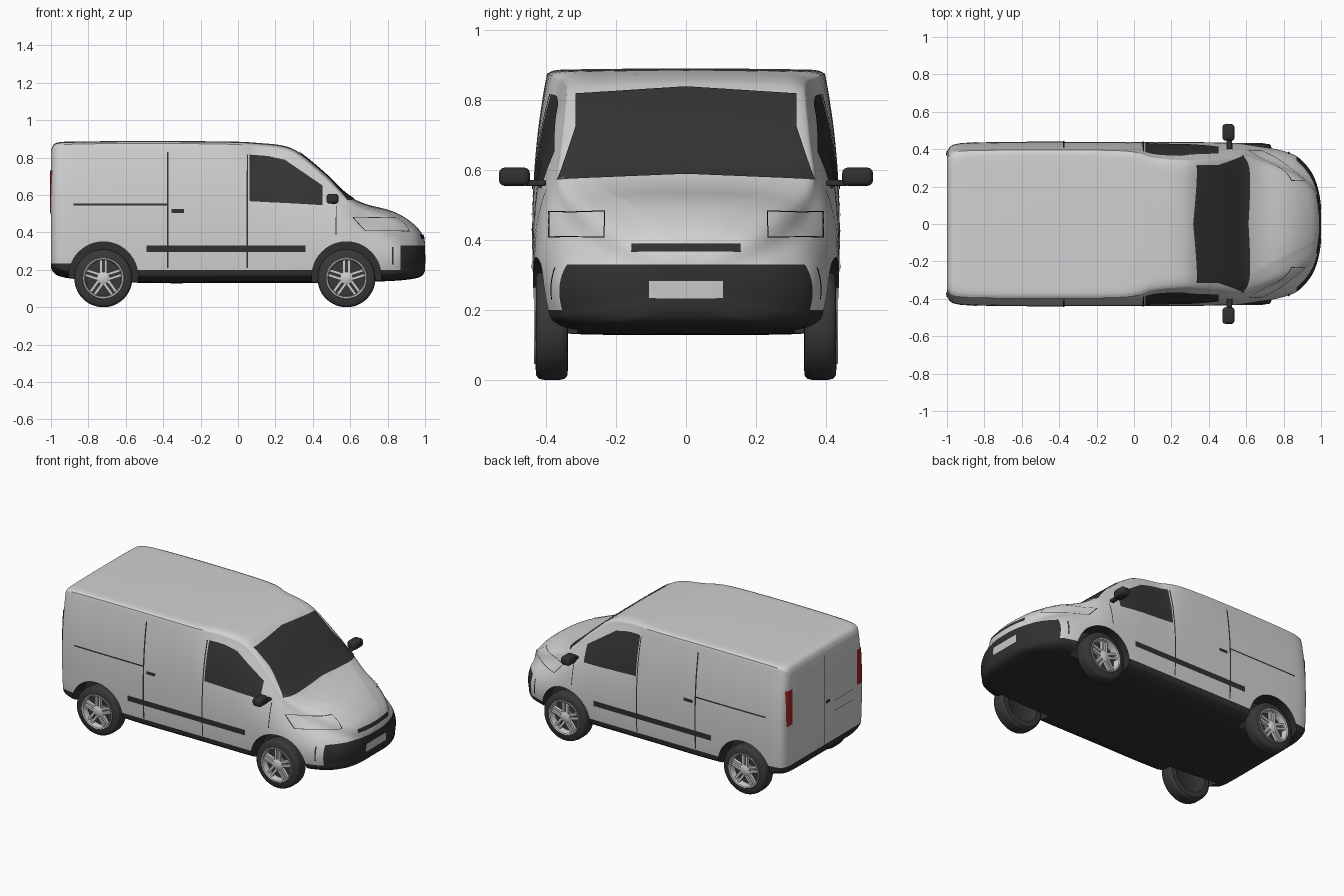
import bpy, bmesh, math
from mathutils import Vector, Matrix
from mathutils.bvhtree import BVHTree

cube = bpy.data.objects.get("Cube")
if cube:
    bpy.data.objects.remove(cube, do_unlink=True)


def material(name, r, g, b):
    m = bpy.data.materials.new(name)
    m.use_nodes = True
    m.diffuse_color = (r, g, b, 1)
    bsdf = m.node_tree.nodes["Principled BSDF"]
    bsdf.inputs["Base Color"].default_value = (r, g, b, 1)
    bsdf.inputs["Roughness"].default_value = 0.6
    return m


PAINT = material("white paint", 0.64, 0.64, 0.65)
TRIM = material("black trim", 0.03, 0.03, 0.03)
GLASS = material("dark glass", 0.035, 0.035, 0.035)
RUBBER = material("tyre rubber", 0.04, 0.04, 0.04)
ALLOY = material("wheel alloy", 0.62, 0.62, 0.62)
RED = material("red lens", 0.36, 0.02, 0.02)
PLATE = material("plate grey", 0.58, 0.58, 0.58)


def finish(name, bm, mats, smooth=True):
    me = bpy.data.meshes.new(name)
    bm.to_mesh(me)
    bm.free()
    for m in mats:
        me.materials.append(m)
    ob = bpy.data.objects.new(name, me)
    bpy.context.collection.objects.link(ob)
    if smooth:
        shade(ob)
    return ob


def shade(ob):
    bpy.ops.object.select_all(action='DESELECT')
    ob.select_set(True)
    bpy.context.view_layer.objects.active = ob
    bpy.ops.object.shade_smooth_by_angle(angle=math.radians(40))


def spline(rows, n):
    """Smooth curve through rows of numbers, n steps per span."""
    pts = [Vector(r) for r in rows]
    out = []
    for i in range(len(pts) - 1):
        a, b, c, d = pts[max(i - 1, 0)], pts[i], pts[i + 1], pts[min(i + 2, len(pts) - 1)]
        for k in range(n):
            t = k / n
            out.append(b + (c - a) * (t / 2) + (a * 2 - b * 5 + c * 4 - d) * (t * t / 2)
                       + (b * 3 - a - c * 3 + d) * (t ** 3 / 2))
    return out + [pts[-1]]


# Body stations: x, floor height, roof height, waist half-width, roof half-width, edge drop
STATIONS = [
    (-1, .21, .84, .385, .35, .03), (-.985, .185, .87, .415, .375, .035),
    (-.95, .165, .883, .432, .39, .035), (-.85, .15, .886, .44, .397, .03),
    (-.5, .13, .889, .443, .4, .03), (-.05, .13, .886, .443, .395, .032),
    (.1, .13, .879, .443, .362, .04), (.24, .13, .864, .443, .35, .045),
    (.33, .13, .825, .443, .35, .045), (.47, .13, .71, .44, .362, .05),
    (.58, .13, .605, .435, .375, .06), (.68, .135, .553, .42, .35, .08),
    (.8, .14, .522, .395, .31, .1), (.88, .145, .487, .36, .27, .1),
    (.95, .155, .435, .28, .21, .08), (.985, .17, .39, .19, .14, .06),
    (1, .195, .35, .1, .07, .04)]


def section(x, zb, zt, w, wr, drop):
    z0, z1, ye = zb + .06, zt - drop, wr - 1.2 * drop
    half = [(0, zb), (.5 * w, zb), (.8 * w, zb + .006), (.94 * w, zb + .03)]
    half += [(w - (w - wr) * t ** 3 - .012 * (1 - t) ** 4, z0 + (z1 - z0) * t)
             for t in (0, .2, .4, .6, .8, 1)]
    half += [(wr - .3 * drop, z1 + .6 * drop), (ye, z1 + .87 * drop),
             (ye * .8, zt - .07 * drop), (ye * .45, zt - .02 * drop), (0, zt)]
    half = spline(half, 4)
    ring = half + [Vector((-p.x, p.y)) for p in half[-2:0:-1]]
    return [(x, p.x, p.y) for p in ring]


# Body shell
bm = bmesh.new()
rings = [[bm.verts.new(p) for p in section(*s)] for s in spline(STATIONS, 5)]
for a, b in zip(rings, rings[1:]):
    for i in range(len(a)):
        j = (i + 1) % len(a)
        bm.faces.new((a[i], a[j], b[j], b[i]))
bm.faces.new(rings[0])
bm.faces.new(rings[-1])

# Bumper and sill colour breaks
for co, no in (((0, 0, .2), (0, 0, 1)), ((0, 0, .235), (0, 0, 1)), ((0, 0, .33), (0, 0, 1)),
               ((.87, 0, 0), (1, 0, 0)), ((-.89, 0, 0), (1, 0, 0))):
    bmesh.ops.bisect_plane(bm, geom=bm.verts[:] + bm.edges[:] + bm.faces[:],
                           plane_co=co, plane_no=no, dist=1e-5)
bmesh.ops.recalc_face_normals(bm, faces=bm.faces)
for f in bm.faces:
    c = f.calc_center_median()
    limit = .33 if c.x > .87 else .235 if c.x < -.89 else .2
    f.material_index = int(c.z < limit)
surface = BVHTree.FromBMesh(bm)
body = finish("body", bm, [PAINT, TRIM], smooth=False)

# Wheel arches
WHEELS = {"rear": -.72, "front": .58}
bm = bmesh.new()
for x in WHEELS.values():
    for s in (1, -1):
        bmesh.ops.create_cone(bm, cap_ends=True, segments=48, radius1=.185, radius2=.185, depth=.3,
                              matrix=Matrix.Translation((x, s * .46, .165))
                              @ Matrix.Rotation(math.pi / 2, 4, 'X'))
for f in bm.faces:
    f.material_index = 1
cutter = finish("arch_cutter", bm, [PAINT, TRIM], smooth=False)
cutter.hide_render = True
mod = body.modifiers.new("arches", 'BOOLEAN')
mod.object, mod.operation, mod.solver = cutter, 'DIFFERENCE', 'EXACT'
bpy.context.view_layer.objects.active = body
bpy.ops.object.modifier_apply(modifier=mod.name)
bpy.data.objects.remove(cutter, do_unlink=True)
shade(body)


def panel(name, mat, rows, axis, sign, n=10, lift=.004):
    """Thin plate laid on the body; rows run bottom to top as (across, height) points."""
    def fine(seq, m):
        out = []
        for a, b in zip(seq, seq[1:]):
            out += [a.lerp(b, k / m) for k in range(m)]
        return out + [seq[-1]]
    rows = [fine([Vector(p) for p in r], n) for r in rows]
    cols = [fine(list(c), n) for c in zip(*rows)]
    bm = bmesh.new()
    grid = []
    for col in cols:
        line = []
        for u, v in col:
            origin = Vector((sign * 2, u, v) if axis == 'x' else (u, sign * 2, v))
            aim = Vector((-sign, 0, 0) if axis == 'x' else (0, -sign, 0))
            hit, normal, _, _ = surface.ray_cast(origin, aim)
            line.append(bm.verts.new(hit + normal * lift) if hit else None)
        grid.append(line)
    for a, b in zip(grid, grid[1:]):
        for i in range(len(a) - 1):
            quad = (a[i], b[i], b[i + 1], a[i + 1])
            if all(quad):
                f = bm.faces.new(quad)
                f.normal_update()
                if f.normal[0 if axis == 'x' else 1] * sign < 0:
                    f.normal_flip()
    return finish(name, bm, [mat])


def box_panel(name, mat, u0, u1, v0, v1, axis, sign, n=10):
    panel(name, mat, [[(u0, v0), (u1, v0)], [(u0, v1), (u1, v1)]], axis, sign, n)


def outline(name, u0, u1, v0, v1, sign, t=.003):
    for part, r in (("bottom", (u0, u1, v0, v0 + t)), ("top", (u0, u1, v1 - t, v1)),
                    ("inner", (u0, u0 + t, v0, v1)), ("outer", (u1 - t, u1, v0, v1))):
        box_panel(f"{name}_{part}", TRIM, *r, 'x', sign)


# Windscreen, grille and front plate
panel("windscreen", GLASS, [[(-.365, .57), (0, .585), (.365, .57)],
                            [(-.315, .72), (0, .73), (.315, .72)],
                            [(-.315, .815), (0, .835), (.315, .815)]], 'x', 1)
box_panel("grille_slot", TRIM, -.155, .155, .365, .387, 'x', 1)
box_panel("front_plate", PLATE, -.105, .105, .233, .282, 'x', 1)

# Rear door details
box_panel("rear_door_seam", TRIM, -.004, .004, .24, .82, 'x', -1)
box_panel("rear_handle", TRIM, -.055, -.015, .5, .52, 'x', -1)
outline("rear_plate_frame", -.3, -.1, .42, .49, -1)

# Side details, both sides
for s, side in ((1, "left"), (-1, "right")):
    panel(f"door_window_{side}", GLASS,
          [[(.06, .567), (.16, .561), (.25, .557), (.355, .551), (.45, .545)],
           [(.06, .815), (.16, .807), (.25, .787), (.355, .715), (.45, .65)]], 'y', s)
    for name, r in (("sliding_door_seam", (-.38, -.371, .21, .83)),
                    ("cab_door_seam", (.046, .053, .21, .815)),
                    ("wing_seam", (.522, .527, .385, .54)),
                    ("bumper_seam", (.822, .83, .23, .32)),
                    ("slide_rail", (-.88, -.38, .545, .554)),
                    ("door_handle", (-.355, -.29, .505, .525)),
                    ("side_moulding", (-.49, .36, .295, .33))):
        box_panel(f"{name}_{side}", TRIM, *r, 'y', s, n=24)
    outline(f"headlight_{side}", *sorted((s * .23, s * .39)), .405, .48, 1)
    box_panel(f"tail_light_{side}", RED, s * .335, s * .39, .5, .73, 'x', -1)

    # Door mirror
    for name, size, pos in (("mirror", (.064, .088, .052), (.505, .49, .58)),
                            ("mirror_arm", (.03, .06, .018), (.51, .43, .562))):
        bm = bmesh.new()
        bmesh.ops.create_cube(bm, size=1, matrix=Matrix.Translation((pos[0], s * pos[1], pos[2]))
                              @ Matrix.Diagonal((*size, 1)))
        bmesh.ops.bevel(bm, geom=bm.edges[:], offset=min(size) * .3, segments=3,
                        profile=.5, affect='EDGES')
        finish(f"{name}_{side}", bm, [TRIM])


def lathe(name, mat, profile, x, s):
    """Turn a (radius, outward) profile around a wheel axle."""
    bm = bmesh.new()
    vs = [bm.verts.new((x + r, s * y, .155)) for r, y in profile]
    edges = [bm.edges.new(p) for p in zip(vs, vs[1:])]
    bmesh.ops.spin(bm, geom=vs + edges, cent=(x, 0, .155), axis=(0, 1, 0),
                   angle=math.tau, steps=48)
    bmesh.ops.remove_doubles(bm, verts=bm.verts, dist=1e-5)
    bmesh.ops.recalc_face_normals(bm, faces=bm.faces)
    finish(name, bm, [mat])


# Wheels
for end, x in WHEELS.items():
    for s, side in ((1, "left"), (-1, "right")):
        tag = f"{end}_{side}"
        lathe(f"tyre_{tag}", RUBBER, [(0, .345), (.1, .345), (.11, .337), (.142, .338), (.152, .347),
                                      (.155, .36), (.155, .405), (.152, .42), (.142, .428),
                                      (.11, .43), (.1, .42), (.098, .39), (0, .39)], x, s)
        lathe(f"rim_{tag}", ALLOY, [(.112, .428), (.108, .434), (.101, .432), (.096, .42),
                                    (.096, .389), (.112, .389), (.112, .428)], x, s)
        lathe(f"hub_{tag}", ALLOY, [(0, .43), (.022, .429), (.034, .422), (.036, .389), (0, .389)], x, s)
        bm = bmesh.new()
        for k in range(5):
            for off in (-.013, .013):
                m = (Matrix.Translation((x, s * .412, .155))
                     @ Matrix.Rotation(math.tau * k / 5, 4, 'Y')
                     @ Matrix.Translation((off, 0, .064)) @ Matrix.Diagonal((.015, .022, .074, 1)))
                bmesh.ops.create_cube(bm, size=1, matrix=m)
        finish(f"spokes_{tag}", bm, [ALLOY], smooth=False)
